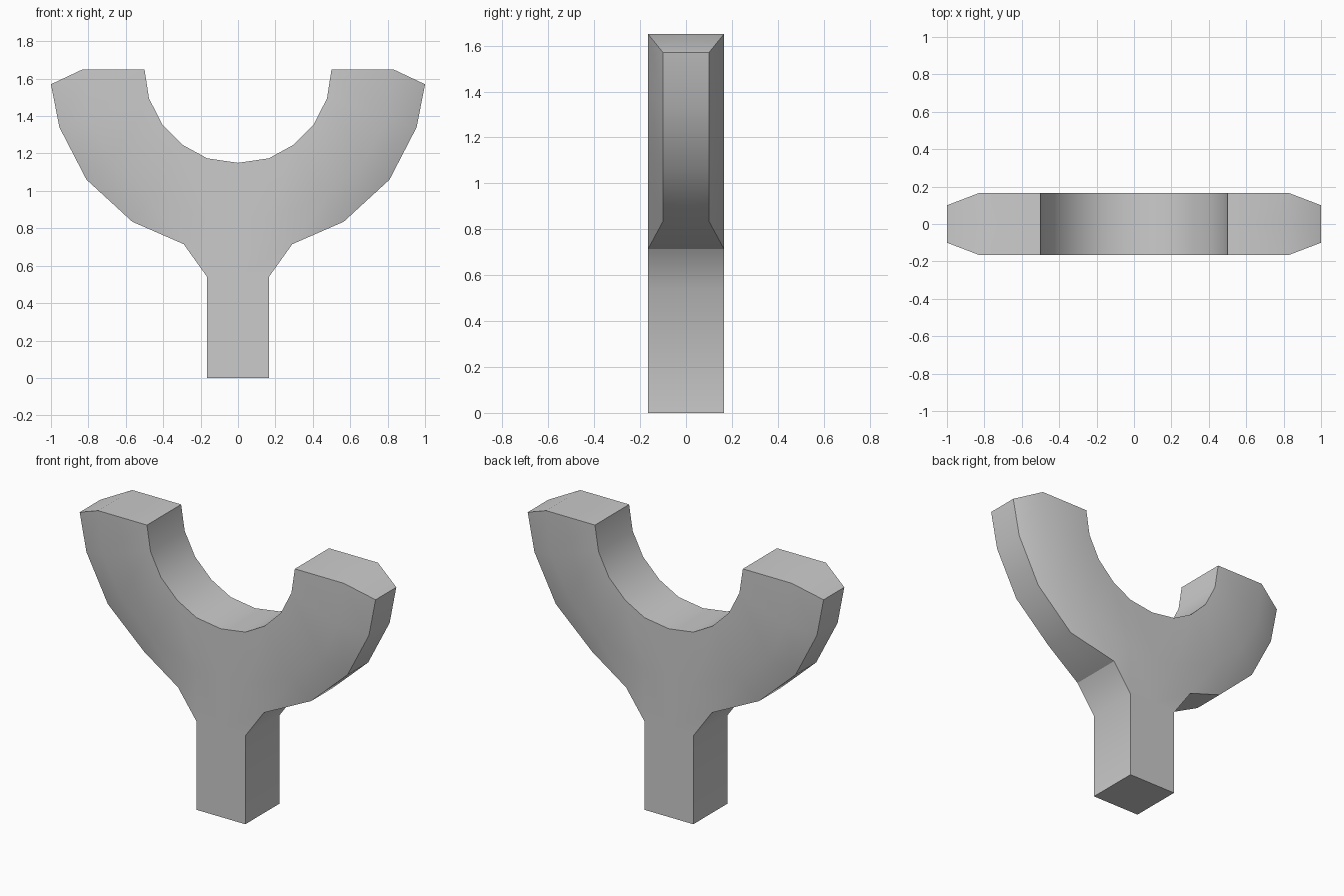
import bpy, bmesh

if "Cube" in bpy.data.objects:
    bpy.data.objects.remove(bpy.data.objects["Cube"])

T, R = 0.165, 0.10          # half thickness, half width of the outer rim

# Fork stations from arm tip to the stem: inner curve, crest, outer curve (x, z)
inner = [(.5, 1.65), (.476, 1.495), (.405, 1.355), (.294, 1.245), (.165, 1.174)]
crest = [(.83, 1.65), (.80, 1.39), (.675, 1.16), (.475, .97), (.165, .86)]
outer = [(1.0, 1.57), (.955, 1.34), (.81, 1.06), (.565, .835), (.29, .715)]
rim = [R, R, R, R, T]

bm = bmesh.new()


def quarter(sx, sy):
    """One quarter of the closed body, mirrored by sign."""
    def face(*pts):
        bm.faces.new([bm.verts.new((sx * x, sy * y, z)) for x, y, z in pts])

    def p(q, y):
        return (q[0], y, q[1])

    for i in range(4):
        j = i + 1
        a, b, c, d, e, f = inner[i], inner[j], crest[i], crest[j], outer[i], outer[j]
        face(p(a, 0), p(b, 0), p(b, T), p(a, T))                 # inside of fork
        face(p(a, T), p(b, T), p(d, T), p(c, T))                 # flat side
        face(p(c, T), p(d, T), p(f, rim[j]), p(e, rim[i]))       # sloping side
        face(p(e, rim[i]), p(f, rim[j]), p(f, 0), p(e, 0))       # outer rim
    # arm tip
    face(p(inner[0], 0), p(inner[0], T), p(crest[0], T), p(crest[0], 0))
    face(p(crest[0], 0), p(crest[0], T), p(outer[0], R), p(outer[0], 0))
    # crotch
    mid = (0, 1.15)
    face(p(inner[4], 0), p(mid, 0), p(mid, T), p(inner[4], T))
    face(p(inner[4], T), p(mid, T), (0, T, .86), p(crest[4], T))
    # stem
    face((0, T, .86), p(crest[4], T), p(outer[4], T), (T, T, .54), (0, T, .54))
    face((0, T, .54), (T, T, .54), (T, T, 0), (0, T, 0))
    face(p(outer[4], T), (T, T, .54), (T, 0, .54), p(outer[4], 0))
    face((T, T, .54), (T, T, 0), (T, 0, 0), (T, 0, .54))
    face((0, 0, 0), (T, 0, 0), (T, T, 0), (0, T, 0))


for sx in (1, -1):
    for sy in (1, -1):
        quarter(sx, sy)

bmesh.ops.remove_doubles(bm, verts=bm.verts, dist=1e-4)
bmesh.ops.recalc_face_normals(bm, faces=bm.faces)

me = bpy.data.meshes.new("forked_handle")
bm.to_mesh(me)
bm.free()
ob = bpy.data.objects.new("forked_handle", me)
bpy.context.collection.objects.link(ob)
bpy.context.view_layer.objects.active = ob
ob.select_set(True)
bpy.ops.object.shade_smooth_by_angle(angle=0.65)

# crisp crease where the arms leave the stem
for e in me.edges:
    if all(abs(me.vertices[v].co.z - .715) < .001 for v in e.vertices):
        e.use_edge_sharp = True
